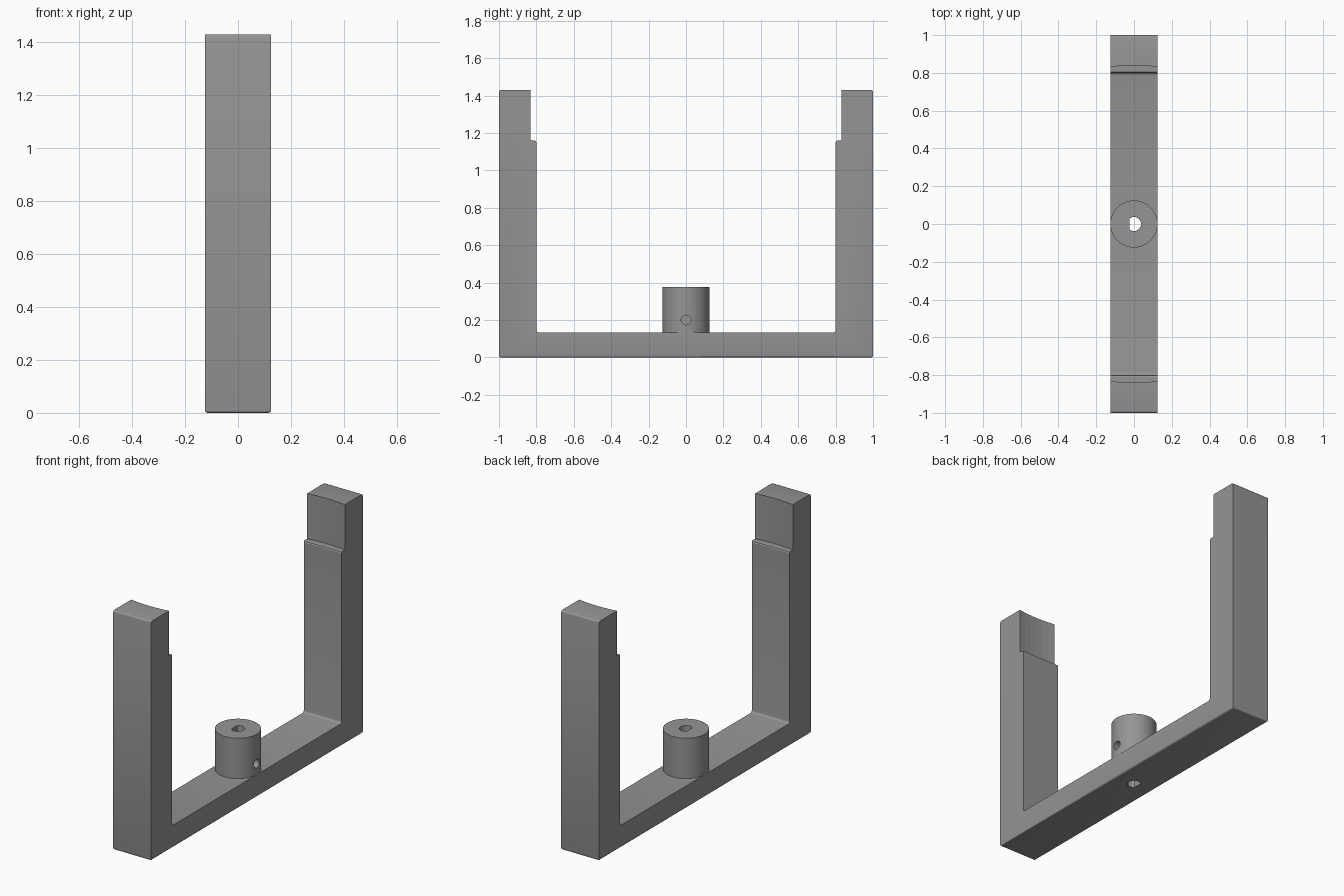
import bpy, bmesh, math
from mathutils import Vector

if "Cube" in bpy.data.objects:
    bpy.data.objects.remove(bpy.data.objects["Cube"])

HALF_W, HEIGHT, FLOOR, WALL, LEDGE = 0.125, 1.43, 0.134, 0.80, 1.16

grey = bpy.data.materials.new("mid grey")
grey.diffuse_color = (0.3, 0.3, 0.3, 1)
grey.use_nodes = True
grey.node_tree.nodes["Principled BSDF"].inputs["Base Color"].default_value = grey.diffuse_color


def extrude(name, outline, direction):
    """Solid made by sweeping a closed outline along a direction."""
    bm = bmesh.new()
    face = bm.faces.new([bm.verts.new(p) for p in outline])
    out = bmesh.ops.extrude_face_region(bm, geom=[face])
    bmesh.ops.translate(bm, vec=Vector(direction),
                        verts=[v for v in out["geom"] if isinstance(v, bmesh.types.BMVert)])
    bmesh.ops.recalc_face_normals(bm, faces=bm.faces)
    mesh = bpy.data.meshes.new(name)
    bm.to_mesh(mesh)
    bm.free()
    mesh.materials.append(grey)
    obj = bpy.data.objects.new(name, mesh)
    bpy.context.collection.objects.link(obj)
    return obj


def circle(radius, n, z):
    return [(radius * math.cos(2 * math.pi * i / n),
             radius * math.sin(2 * math.pi * i / n), z) for i in range(n)]


def arc(cy, cz, r, start, end, steps=4):
    return [(cy + r * math.cos(math.radians(start + (end - start) * i / steps)),
             cz + r * math.sin(math.radians(start + (end - start) * i / steps)))
            for i in range(steps + 1)]


def cut(obj, cutter):
    mod = obj.modifiers.new(cutter.name, "BOOLEAN")
    mod.operation, mod.solver, mod.object = "DIFFERENCE", "EXACT", cutter


def smooth(obj):
    bpy.ops.object.select_all(action="DESELECT")
    obj.select_set(True)
    bpy.context.view_layer.objects.active = obj
    bpy.ops.object.shade_smooth_by_angle(angle=math.radians(35))


# U-shaped frame: half outline mirrored across the centre
half = [(1, 0), (1, HEIGHT), (WALL, HEIGHT)]
half += arc(WALL - 0.012, FLOOR + 0.012, 0.012, 0, -90)
outline = half + [(-y, z) for y, z in reversed(half)]
frame = extrude("frame", [(-HALF_W, y, z) for y, z in outline], (2 * HALF_W, 0, 0))

# Rounded rim around the underside and the tops of the arms
bm = bmesh.new()
bm.from_mesh(frame.data)
rim = []
for e in bm.edges:
    a, b = (v.co for v in e.verts)
    if abs(a.z - b.z) < 1e-5 and (a.z < 1e-5 or a.z > HEIGHT - 1e-5):
        if min(abs(a.y), abs(b.y)) > WALL + 0.01 or a.z < 1e-5:
            rim.append(e)
bmesh.ops.bevel(bm, geom=rim, offset=0.01, segments=3, profile=0.5, affect="EDGES")
bm.to_mesh(frame.data)
bm.free()

# Hub standing on the floor of the frame
hub = extrude("hub", circle(0.125, 64, FLOOR - 0.002), (0, 0, 0.376 - FLOOR + 0.002))

# Round seat cut into the upper part of both arms
seat = extrude("seat_cutter", circle(0.84, 128, LEDGE), (0, 0, 1))

# Softened lip where the seat meets the inner face of each arm
lips = []
for s in (-1, 1):
    tri = [(-0.2, s * (WALL - 0.01), LEDGE + 0.01), (-0.2, s * (WALL + 0.01), LEDGE + 0.01),
           (-0.2, s * (WALL + 0.01), LEDGE), (-0.2, s * (WALL + 0.003), LEDGE - 0.003),
           (-0.2, s * WALL, LEDGE - 0.01), (-0.2, s * (WALL - 0.01), LEDGE - 0.01)]
    lips.append(extrude("lip_cutter", tri, (0.4, 0, 0)))

# D-shaped shaft bore through hub and floor
bore = extrude("bore_cutter",
               [(max(x, -0.025), y, z) for x, y, z in circle(0.037, 48, -0.1)], (0, 0, 1))

# Set-screw hole from the right side into the bore
screw = extrude("screw_cutter",
                [(0, y, 0.2 + z) for y, z, _ in circle(0.026, 32, 0)], (0.3, 0, 0))

for c in [seat, bore] + lips:
    cut(frame, c)
for c in (bore, screw):
    cut(hub, c)
for c in [seat, bore, screw] + lips:
    c.hide_render = True
    c.hide_set(True)

smooth(frame)
smooth(hub)
